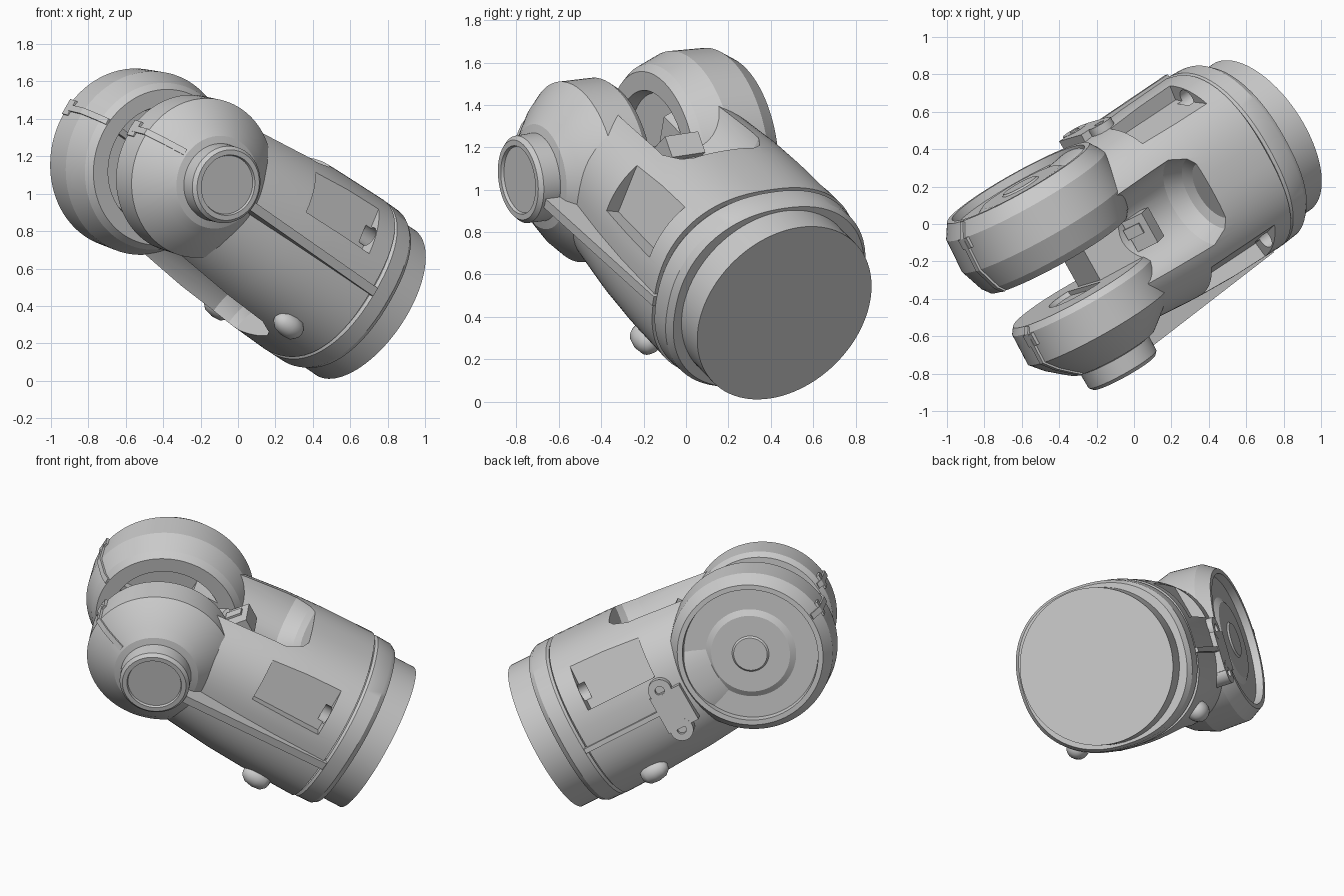
import bpy, bmesh, math
from mathutils import Matrix, Vector

if "Cube" in bpy.data.objects:
    bpy.data.objects.remove(bpy.data.objects["Cube"])

# Part frame: x = hinge axis, y = towards the round base, z = upper side
H = Vector((0.484, -0.865, -0.131)).normalized()
D = Vector((0.725, 0.480, -0.493))
D = (D - H * D.dot(H)).normalized()
U = H.cross(D)
O = Vector((-0.367, -0.23, 1.131))
FRAME = Matrix.Translation(O) @ Matrix((H, D, U)).transposed().to_4x4()


def make(name, bm, cutter=False):
    bmesh.ops.remove_doubles(bm, verts=bm.verts, dist=1e-5)
    bmesh.ops.recalc_face_normals(bm, faces=bm.faces)
    me = bpy.data.meshes.new(name)
    bm.to_mesh(me)
    bm.free()
    ob = bpy.data.objects.new(name, me)
    bpy.context.collection.objects.link(ob)
    ob.matrix_world = FRAME
    ob.hide_render = cutter
    return ob


def smooth(ob, angle=28):
    bpy.ops.object.select_all(action='DESELECT')
    ob.select_set(True)
    bpy.context.view_layer.objects.active = ob
    bpy.ops.object.shade_smooth_by_angle(angle=math.radians(angle))


def skin(bm, rings):
    loops = [[bm.verts.new(p) for p in r] for r in rings]
    n = len(loops[0])
    for a, b in zip(loops, loops[1:]):
        for i in range(n):
            bm.faces.new((a[i], a[(i + 1) % n], b[(i + 1) % n], b[i]))
    bm.faces.new(loops[0])
    bm.faces.new(loops[-1])


def lathe(name, prof, axis='x', at=(0, 0, 0), n=64, cutter=False, angle=15):
    """Revolve (position, radius) pairs around a local axis."""
    bm = bmesh.new()
    rings = []
    for p, r in prof:
        ring = []
        for i in range(n):
            t = 2 * math.pi * i / n
            c, s = r * math.cos(t), r * math.sin(t)
            v = (p, c, s) if axis == 'x' else (c, p, s)
            ring.append(Vector(v) + Vector(at))
        rings.append(ring)
    skin(bm, rings)
    ob = make(name, bm, cutter)
    if not cutter:
        smooth(ob, angle)
    return ob


def loft(name, sections, power=2.6, n=80):
    """Rounded-square sections: (y, half width, half height)."""
    bm = bmesh.new()
    rings = []
    for y, w, h in sections:
        ring = []
        for i in range(n):
            t = 2 * math.pi * i / n
            c, s = math.cos(t), math.sin(t)
            ring.append((w * math.copysign(abs(c) ** (2 / power), c), y,
                         h * math.copysign(abs(s) ** (2 / power), s)))
        rings.append(ring)
    skin(bm, rings)
    return make(name, bm)


def prism(name, pts, axis, lo, hi, cutter=False):
    """Extrude a polygon along local axis x or z."""
    bm = bmesh.new()
    put = (lambda p, k: (k, p[0], p[1])) if axis == 'x' else (lambda p, k: (p[0], p[1], k))
    skin(bm, [[put(p, lo) for p in pts], [put(p, hi) for p in pts]])
    return make(name, bm, cutter)


def box(name, at, size, tilt_x=0, tilt_y=0, cutter=False):
    bm = bmesh.new()
    m = (Matrix.Translation(at) @ Matrix.Rotation(tilt_y, 4, 'Y')
         @ Matrix.Rotation(tilt_x, 4, 'X') @ Matrix.Diagonal((*size, 1)))
    bmesh.ops.create_cube(bm, size=1, matrix=m)
    return make(name, bm, cutter)


# Round base with its collar
lathe("base_ring", [(1.1, 0.469), (1.445, 0.469)], 'y', n=96)
smooth(loft("collar", [(1.15, 0.53, 0.49), (1.165, 0.542, 0.502), (1.26, 0.535, 0.50),
                       (1.29, 0.51, 0.485)], 2.25))
lathe("collar_groove", [(1.12, 0.48), (1.17, 0.48)], 'y')

# Main body, tapering into the fork
body = loft("fork_body", [(0.04, 0.47, 0.425), (0.3, 0.495, 0.455), (0.55, 0.52, 0.48),
                          (0.8, 0.535, 0.492), (1.14, 0.54, 0.5)], 2.4)

# Cutters: fork gap, upper and lower scoops, side pockets with screw holes
cutters = [prism("gap_cutter", [(-0.6, -0.7), (0.32, -0.7), (0.3, -0.28), (0.08, -0.12), (0.08, 0.12),
                                (0.3, 0.28), (0.32, 0.7), (-0.6, 0.7)], 'x', -0.08, 0.145, True)]
for side, end in ((1, 0.74), (-1, 0.92)):
    cutters.append(lathe("scoop_cutter", [(-0.2, 0.27), (end - 0.12, 0.27), (end - 0.03, 0.22), (end, 0.17)],
                         'y', (0.02, 0, 0.51 * side), 48, True))
for s in (-1, 1):
    cutters.append(box("pocket_cutter", (s * 0.53, 0.80, 0.31), (0.26, 0.45, 0.32),
                       tilt_y=-s * math.radians(14), cutter=True))
    cutters.append(lathe("screw_hole_cutter", [(0.99, 0.055), (1.1, 0.055)], 'y',
                         (s * 0.43, 0, 0.235), 24, True))
for c in cutters:
    mod = body.modifiers.new("cut", 'BOOLEAN')
    mod.operation = 'DIFFERENCE'
    mod.solver = 'EXACT'
    mod.object = c
bpy.ops.object.select_all(action='DESELECT')
body.select_set(True)
bpy.context.view_layer.objects.active = body
bpy.ops.object.convert(target='MESH')
for c in cutters:
    bpy.data.objects.remove(c)
smooth(body)

# Fork drums on the hinge axis
rear = [(-0.505, 0), (-0.505, 0.10), (-0.495, 0.11), (-0.495, 0.235), (-0.475, 0.27), (-0.475, 0.40),
        (-0.52, 0.405), (-0.52, 0.435), (-0.44, 0.485), (-0.25, 0.495), (-0.12, 0.45), (-0.08, 0.42),
        (-0.08, 0.33), (-0.14, 0.31), (-0.14, 0)]
near = [(0.17, 0), (0.17, 0.17), (0.145, 0.18), (0.145, 0.40), (0.18, 0.425), (0.36, 0.43), (0.43, 0.37),
        (0.49, 0.30), (0.53, 0.25), (0.54, 0.21), (0.63, 0.208), (0.65, 0.19), (0.65, 0.163),
        (0.635, 0.158), (0.635, 0)]
lathe("rear_drum", rear, n=96)
lathe("near_drum", near, n=96)

# Parting strips and clips over the free ends of the drums
for label, prof, inner in (("rear", rear[7:12], (-0.45, -0.1)), ("near", near[3:9], (0.2, 0.45))):
    rim = [(p, -r - 0.01) for p, r in prof]
    prism(label + "_strip", rim + [(inner[1], -0.24), (inner[0], -0.38)], 'z', 0.02, 0.055)
box("rear_clip", (-0.41, -0.475, 0.04), (0.06, 0.04, 0.09))
box("near_clip", (0.22, -0.415, 0.04), (0.07, 0.04, 0.09))

# Side ribs running from the hinge to the collar
prism("near_rib", [(0.45, 0.15), (0.62, 0.15), (0.555, 1.16), (0.45, 1.16)], 'z', -0.04, 0.01)
prism("rear_rib", [(-0.45, 0.55), (-0.55, 0.55), (-0.555, 1.16), (-0.45, 1.16)], 'z', -0.08, -0.05)

# Rear tab with two screw lobes
box("rear_tab", (-0.515, 0.56, -0.08), (0.08, 0.2, 0.24))
for z in (-0.21, 0.06):
    lathe("tab_lobe", [(-0.45, 0.07), (-0.556, 0.07), (-0.556, 0.028), (-0.53, 0.028), (-0.53, 0)],
          'x', (0, 0.58, z), 32)

# Stop bracket inside the fork
box("fork_bracket", (0.02, 0.37, 0.28), (0.18, 0.11, 0.13), tilt_x=math.radians(-35))
box("fork_bracket_foot", (0.0, 0.37, 0.25), (0.06, 0.17, 0.1), tilt_x=math.radians(-35))

# Screw bosses on the lower corners
for s in (-1, 1):
    lathe("screw_boss", [(0.8, 0), (0.81, 0.03), (0.84, 0.055), (0.89, 0.065), (0.94, 0.06), (0.97, 0.035),
                         (0.98, 0)], 'y', (s * 0.385, 0, -0.4), 32, angle=60)
